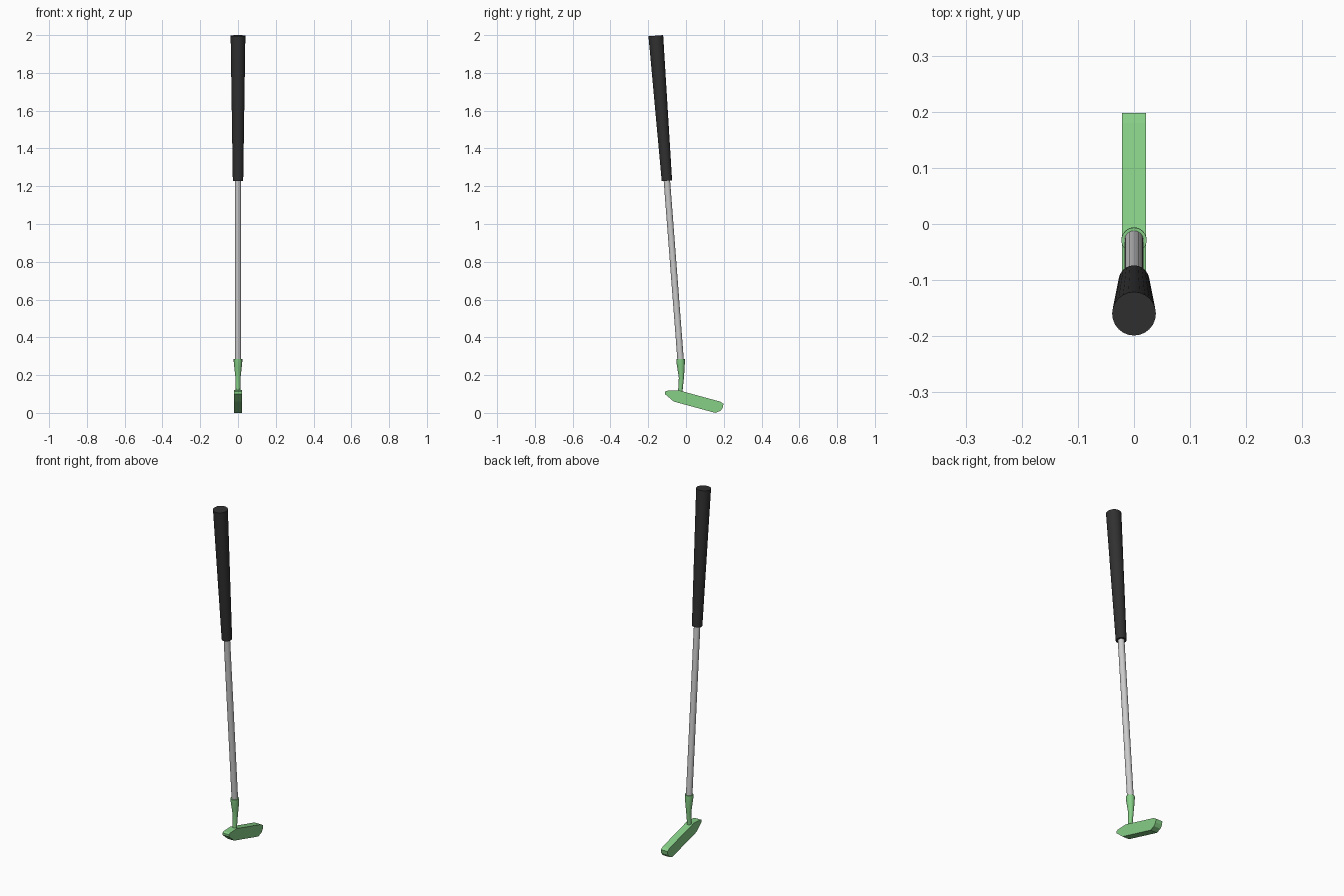
import bpy, bmesh, math
from mathutils import Vector

if "Cube" in bpy.data.objects:
    bpy.data.objects.remove(bpy.data.objects["Cube"])


def make_object(name, bm, color, smooth=True):
    bmesh.ops.recalc_face_normals(bm, faces=bm.faces)
    mesh = bpy.data.meshes.new(name)
    bm.to_mesh(mesh)
    bm.free()
    ob = bpy.data.objects.new(name, mesh)
    bpy.context.collection.objects.link(ob)
    if color:
        mesh.materials.append(color)
    if smooth:
        bpy.ops.object.select_all(action='DESELECT')
        ob.select_set(True)
        bpy.context.view_layer.objects.active = ob
        bpy.ops.object.shade_smooth_by_angle(angle=math.radians(35))
    return ob


def material(name, rgb):
    m = bpy.data.materials.new(name)
    m.diffuse_color = (*rgb, 1)
    m.use_nodes = True
    m.node_tree.nodes["Principled BSDF"].inputs["Base Color"].default_value = m.diffuse_color
    return m


def tube(name, stations, color=None, sides=24):
    """Capped round sweep through (y, z, radius) stations in the x = 0 plane."""
    bm = bmesh.new()
    pts = [Vector((0, y, z)) for y, z, r in stations]
    rings = []
    for i, (y, z, r) in enumerate(stations):
        t = (pts[min(i + 1, len(pts) - 1)] - pts[max(i - 1, 0)]).normalized()
        side = Vector((1, 0, 0))
        up = t.cross(side)
        rings.append([bm.verts.new(pts[i] + r * (math.cos(a) * side + math.sin(a) * up))
                      for a in (2 * math.pi * k / sides for k in range(sides))])
    for lo, hi in zip(rings, rings[1:]):
        for k in range(sides):
            n = (k + 1) % sides
            bm.faces.new((lo[k], lo[n], hi[n], hi[k]))
    bm.faces.new(rings[0])
    bm.faces.new(rings[-1])
    return make_object(name, bm, color)


def axis(z):
    """y position of the leaning shaft axis at height z."""
    return -0.029 - 0.0764 * (z - 0.285)


green = material("green", (0.24, 0.62, 0.24))
black = material("black", (0.03, 0.03, 0.03))

# tapered rubber grip
tube("grip", [(axis(1.229), 1.229, 0.0275), (axis(1.997), 1.997, 0.039)], black)

# straight steel shaft
tube("shaft", [(axis(0.26), 0.26, 0.017), (axis(1.26), 1.26, 0.017)])

# hosel: flared socket with a slightly bent neck
tube("hosel", [(-0.031, 0.09, 0.012), (-0.029, 0.13, 0.012), (-0.0245, 0.185, 0.0135),
               (-0.0265, 0.235, 0.019), (-0.0285, 0.27, 0.0225), (-0.029, 0.285, 0.0225)], green)

# club head: side profile (y, z) extruded across x
profile = [(-0.112, 0.112), (-0.102, 0.117), (-0.04, 0.12), (0.18, 0.06), (0.198, 0.048),
           (0.195, 0.028), (0.183, 0.011), (0.155, 0.0), (-0.065, 0.06), (-0.112, 0.1)]
half = 0.021
bm = bmesh.new()
face = bm.faces.new([bm.verts.new((-half, y, z)) for y, z in profile])
ext = bmesh.ops.extrude_face_region(bm, geom=[face])
bmesh.ops.translate(bm, vec=(2 * half, 0, 0),
                    verts=[v for v in ext["geom"] if isinstance(v, bmesh.types.BMVert)])
make_object("club_head", bm, green, smooth=False)
